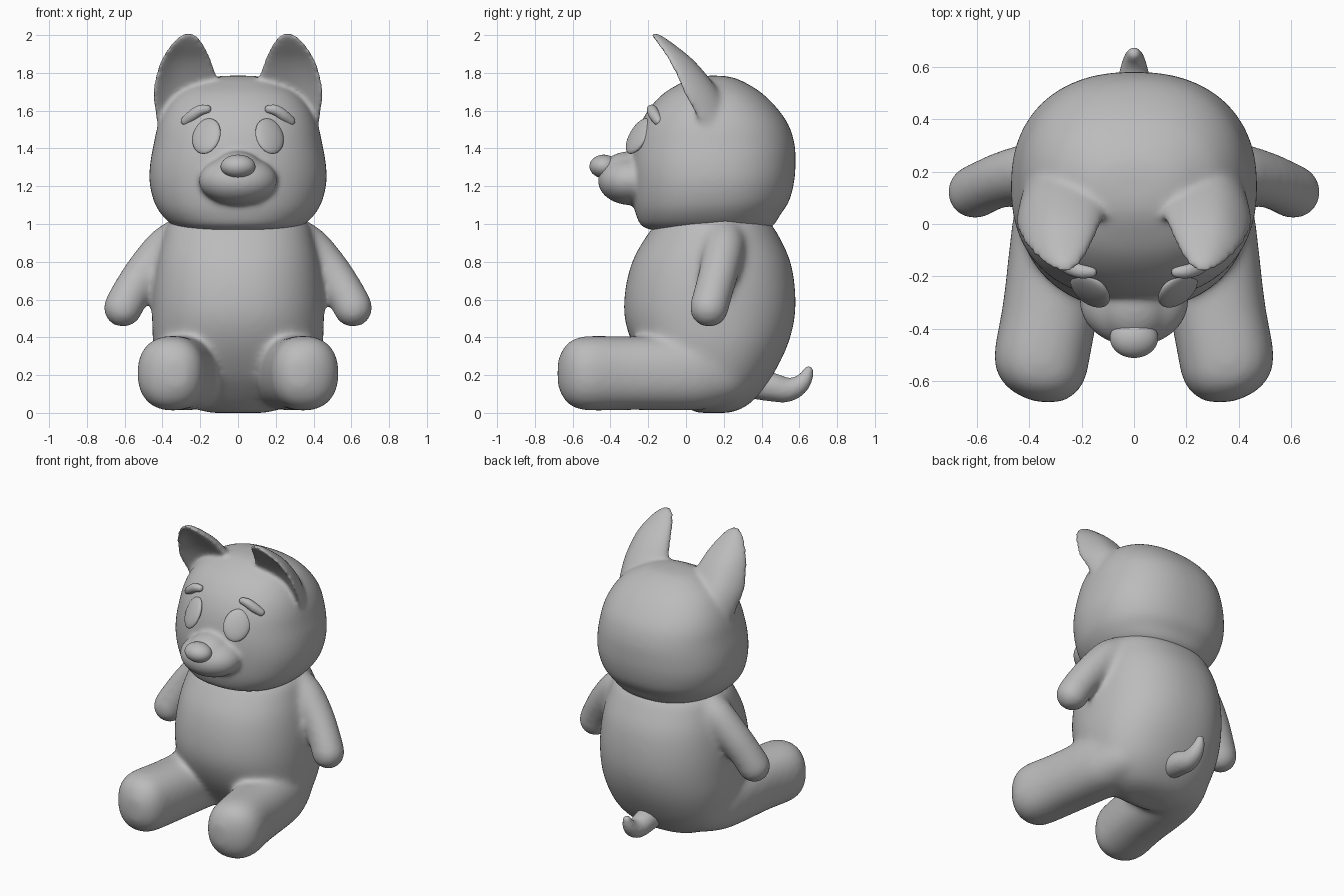
import bpy
import bmesh
from math import cos, sin, pi, radians, copysign
from mathutils import Vector, Matrix, Euler

cube = bpy.data.objects.get("Cube")
if cube:
    bpy.data.objects.remove(cube)

grey = bpy.data.materials.new("soft grey")
grey.use_nodes = True
GREY = (0.5, 0.5, 0.5, 1)
grey.diffuse_color = GREY
grey.node_tree.nodes["Principled BSDF"].inputs["Base Color"].default_value = GREY


def spow(v, power):
    return copysign(abs(v) ** power, v)


def curve_point(a, b, c, d, t):
    """Point between b and c on a smooth curve through all four."""
    return b + ((c - a) * t + (2 * a - 5 * b + 4 * c - d) * t * t
                + (3 * (b - c) + d - a) * t ** 3) / 2


def bridge(bm, rings, steps=5):
    """Skin a list of point rings along smooth curves and cap both ends."""
    rings = [[Vector(p) for p in ring] for ring in rings]
    padded = [rings[0]] + rings + [rings[-1]]
    fine = []
    for quad in zip(padded, padded[1:], padded[2:], padded[3:]):
        for k in range(steps):
            fine.append([curve_point(*p, k / steps) for p in zip(*quad)])
    fine.append(rings[-1])
    loops = [[bm.verts.new(p) for p in ring] for ring in fine]
    n = len(loops[0])
    for a, b in zip(loops, loops[1:]):
        for i in range(n):
            j = (i + 1) % n
            bm.faces.new((a[i], a[j], b[j], b[i]))
    bm.faces.new(loops[0][::-1])
    bm.faces.new(loops[-1])


def circle(n):
    return [(cos(2 * pi * i / n), sin(2 * pi * i / n)) for i in range(n)]


def loft_z(bm, sections, power):
    """Loft rounded sections given as (z, half width, y front, y back)."""
    bridge(bm, [[(spow(c, 2 / power) * w,
                  (y0 + y1) / 2 + spow(s, 2 / power) * (y1 - y0) / 2, z)
                 for c, s in circle(64)] for z, w, y0, y1 in sections])


def ball(bm, centre, size, turn=(0, 0, 0)):
    m = Matrix.LocRotScale(Vector(centre), Euler(turn), Vector(size))
    bmesh.ops.create_icosphere(bm, subdivisions=4, radius=1, matrix=m)


def limb(bm, points, side=1, steps=6):
    """Overlapping balls along a smooth path of (x, y, z, radius)."""
    pts = [Vector(p) for p in points]
    pts = [pts[0]] + pts + [pts[-1]]
    for quad in zip(pts, pts[1:], pts[2:], pts[3:]):
        for k in range(steps + 1):
            x, y, z, r = curve_point(*quad, k / steps)
            bmesh.ops.create_icosphere(bm, subdivisions=3, radius=r,
                                       matrix=Matrix.Translation((x * side, y, z)))


def leg(bm, side):
    """Rounded-square sections (y, x, z, half width, half height)."""
    rings = []
    for y, x, z, w, h in [(.38, .19, .25, .08, .08), (.28, .22, .225, .155, .155),
                          (.13, .25, .213, .187, .19), (0, .275, .21, .19, .197),
                          (-.3, .315, .21, .185, .195), (-.5, .35, .21, .184, .198),
                          (-.59, .348, .21, .163, .184), (-.645, .338, .21, .117, .14),
                          (-.68, .325, .21, .05, .07)]:
        rings.append([((x + spow(c, .87) * w) * side, y, z + spow(s, .87) * h)
                      for c, s in circle(40)])
    bridge(bm, rings)


def ear(bm, side):
    """Forward-leaning ear with a scooped front: (x, y, z, width, depth, curl).

    The outer rim curls forward far more than the inner one."""
    rings = []
    for x, y, z, w, d, curl in [
            (.27, .18, 1.42, .14, .10, .02), (.268, .155, 1.56, .165, .095, .09),
            (.273, .105, 1.68, .176, .085, .115), (.275, .045, 1.78, .162, .072, .10),
            (.275, -.025, 1.87, .133, .062, .075), (.269, -.10, 1.94, .095, .052, .04),
            (.264, -.15, 1.985, .058, .04, .015), (.262, -.175, 2.01, .024, .024, 0)]:
        rings.append([((x + spow(c, .85) * w) * side,
                       y + spow(s, .75) * d * (1 if s > 0 else .5)
                       - curl * c * c * (.9 if c > 0 else .2), z)
                      for c, s in circle(40)])
    bridge(bm, rings)


def finish(bm, name, voxel=0, smooth=0):
    """Make an object, fusing and softening its pieces when asked."""
    bmesh.ops.recalc_face_normals(bm, faces=bm.faces)
    mesh = bpy.data.meshes.new(name)
    bm.to_mesh(mesh)
    bm.free()
    obj = bpy.data.objects.new(name, mesh)
    bpy.context.collection.objects.link(obj)
    if voxel:
        fuse = obj.modifiers.new("fuse", 'REMESH')
        fuse.mode = 'VOXEL'
        fuse.voxel_size = voxel
        soft = obj.modifiers.new("soften", 'SMOOTH')
        soft.factor = .5
        soft.iterations = smooth
        graph = bpy.context.evaluated_depsgraph_get()
        fused = bpy.data.meshes.new_from_object(obj.evaluated_get(graph))
        obj.modifiers.clear()
        obj.data = fused
    obj.data.materials.clear()
    obj.data.materials.append(grey)
    obj.data.polygons.foreach_set("use_smooth", [True] * len(obj.data.polygons))
    obj.data.update()


# Body with arms and legs
bm = bmesh.new()
loft_z(bm, [(.0, .15, .06, .23), (.03, .25, .0, .31), (.1, .345, -.085, .39),
            (.2, .41, -.18, .46), (.35, .447, -.275, .535), (.5, .455, -.325, .575),
            (.65, .45, -.322, .578), (.8, .43, -.285, .553), (.92, .40, -.22, .50),
            (1.0, .37, -.16, .45), (1.08, .28, -.08, .36)], 2.25)
for side in (1, -1):
    limb(bm, [(.29, .2, .94, .105), (.38, .2, .875, .113), (.49, .175, .75, .108),
              (.57, .142, .63, .105), (.609, .122, .556, .106)], side)
    leg(bm, side)
finish(bm, "body", .015, 34)

# Head with ears and muzzle
bm = bmesh.new()
loft_z(bm, [(.965, .26, -.17, .40), (.99, .34, -.235, .46), (1.05, .405, -.265, .50),
            (1.12, .445, -.28, .545), (1.22, .468, -.288, .572), (1.32, .465, -.288, .58),
            (1.42, .447, -.275, .575), (1.52, .425, -.245, .545), (1.61, .385, -.195, .485),
            (1.69, .32, -.12, .405), (1.745, .23, -.03, .32), (1.775, .15, .04, .25),
            (1.785, .07, .10, .19)], 2.3)
for side in (1, -1):
    ear(bm, side)
ball(bm, (0, -.295, 1.23), (.208, .172, .13))
ball(bm, (0, -.32, 1.285), (.13, .14, .098), (radians(12), 0, 0))
finish(bm, "head", .012, 18)

# Nose
bm = bmesh.new()
ball(bm, (0, -.435, 1.305), (.092, .076, .062))
finish(bm, "nose")

# Eyes and brows
for side, label in ((1, "left"), (-1, "right")):
    bm = bmesh.new()
    ball(bm, (.167 * side, -.252, 1.465), (.084, .028, .105),
         (radians(-27), radians(13) * side, radians(26) * side))
    finish(bm, label + "_eye")
    bm = bmesh.new()
    limb(bm, [(.163, -.183, 1.608, .023), (.20, -.180, 1.602, .029),
              (.24, -.166, 1.575, .031), (.278, -.146, 1.545, .026)], side)
    finish(bm, label + "_brow", .007, 5)

# Tail
bm = bmesh.new()
limb(bm, [(0, .38, .15, .08), (0, .46, .135, .076), (0, .53, .122, .066),
          (0, .59, .14, .053), (0, .63, .18, .04), (0, .648, .223, .027)])
finish(bm, "tail", .011, 6)
